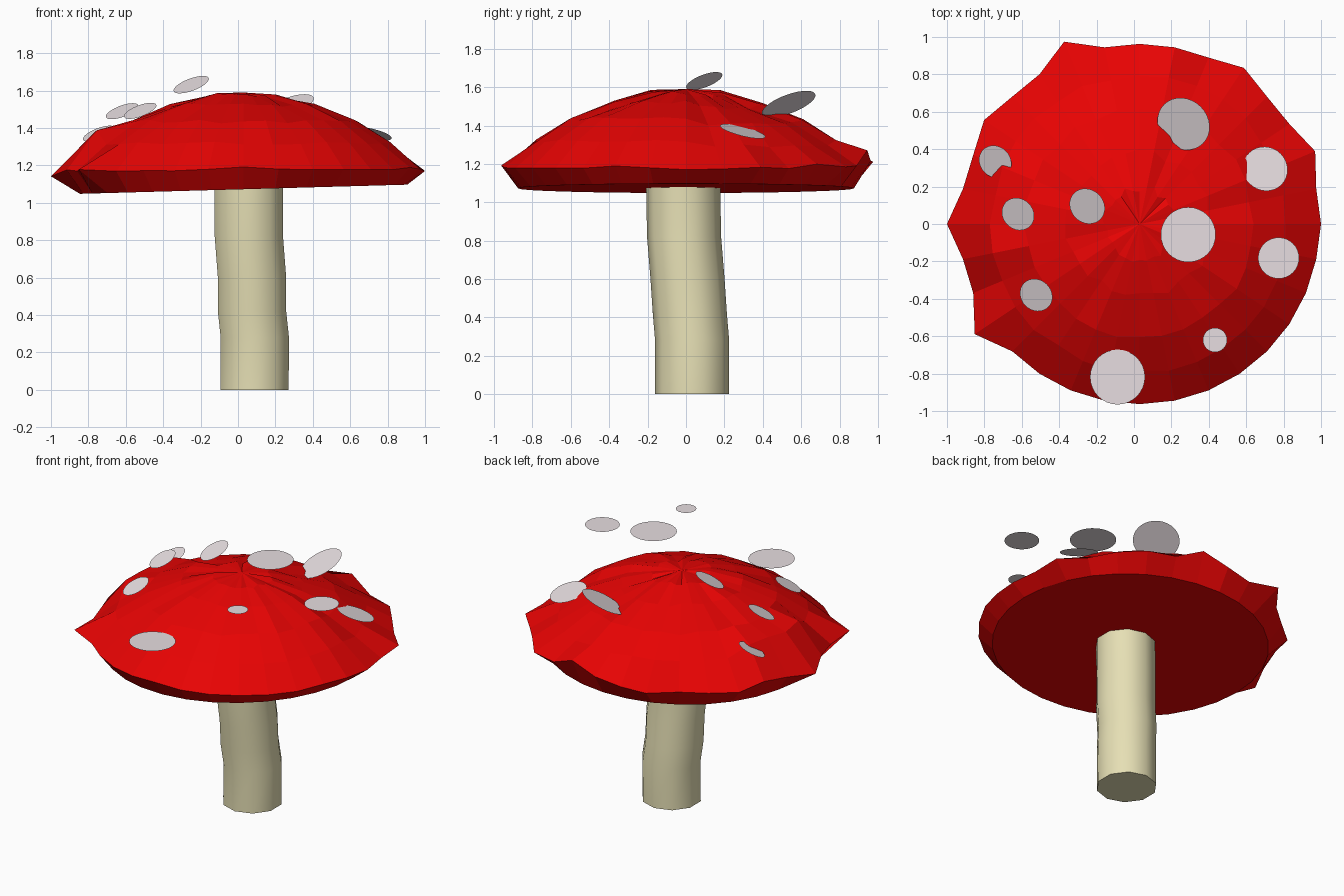
import bpy, bmesh, math, random
from mathutils import Vector

if "Cube" in bpy.data.objects:
    bpy.data.objects.remove(bpy.data.objects["Cube"])

random.seed(4)


def material(name, rgb):
    m = bpy.data.materials.new(name)
    m.diffuse_color = (*rgb, 1)
    m.use_nodes = True
    m.node_tree.nodes["Principled BSDF"].inputs["Base Color"].default_value = m.diffuse_color
    return m


RED = material("cap red", (0.80, 0.001, 0.001))
CREAM = material("stem cream", (0.79, 0.74, 0.46))
WHITE = material("spot white", (0.80, 0.73, 0.75))


def make_object(name, bm, mat):
    me = bpy.data.meshes.new(name)
    bm.to_mesh(me)
    bm.free()
    me.materials.append(mat)
    ob = bpy.data.objects.new(name, me)
    bpy.context.collection.objects.link(ob)
    return ob


def loft(bm, rings):
    for a, b in zip(rings, rings[1:]):
        n = len(a)
        for i in range(n):
            j = (i + 1) % n
            bm.faces.new((a[i], a[j], b[j], b[i]))


# Cap: uneven faceted dome, 32 sides, flat underside
N = 32
rim_radius = {2: 1.016, 5: 1.004, 10: 1.055, 13: 1.0, 16: 1.03, 19: 1.06, 0: 0.97}
rim_height = {4: 0.02, 7: 0.08, 8: 0.04, 10: 0.02, 16: -0.03}
bm = bmesh.new()
rings = []
# (radius, height, radial jitter, height jitter), underside first
profile = [(0.875, 1.072, 0, 0), (0.963, 1.18, 0, 0.012), (0.79, 1.32, 0.012, 0.008),
           (0.61, 1.435, 0.015, 0.01), (0.38, 1.52, 0.025, 0.012), (0.19, 1.575, 0.02, 0.012)]
for level, (r0, z0, jr, jz) in enumerate(profile):
    ring = []
    for k in range(N):
        a = 2 * math.pi * k / N
        r = r0 + random.uniform(-jr, jr)
        z = z0 + random.uniform(-jz, jz)
        if level == 1:
            r = rim_radius.get(k, r)
            z += rim_height.get(k, 0)
        if level == 2 and 14 <= k <= 17:      # raised left shoulder
            z += 0.06
        if level >= 2 and 1 <= k <= 6:        # sunken back right
            z -= 0.025
        x, y = 0.03 + r * math.cos(a), r * math.sin(a)
        if level == 0:
            z += 0.028 * x                    # underside tilts slightly
        ring.append(bm.verts.new((x, y, z)))
    rings.append(ring)
loft(bm, rings)
bm.faces.new(list(reversed(rings[0])))
apex = bm.verts.new((0.03, 0, 1.59))
for i in range(N):
    bm.faces.new((rings[-1][i], rings[-1][(i + 1) % N], apex))
make_object("mushroom_cap", bm, RED)

# Stem: slightly wandering column
bm = bmesh.new()
path = [(0.088, 0.032, 0), (0.09, 0.032, 0.28), (0.075, 0.02, 0.42),
        (0.075, 0.008, 0.6), (0.058, -0.01, 0.82), (0.057, -0.015, 1.1)]
rings = []
for cx, cy, z in path:
    rings.append([bm.verts.new((cx + 0.192 * math.cos(2 * math.pi * (i + 0.5) / 10),
                                cy + 0.193 * math.sin(2 * math.pi * (i + 0.5) / 10), z))
                  for i in range(10)])
loft(bm, rings)
bm.faces.new(list(reversed(rings[0])))
bm.faces.new(rings[-1])
stem = make_object("mushroom_stem", bm, CREAM)
bpy.context.view_layer.objects.active = stem
stem.select_set(True)
bpy.ops.object.shade_smooth_by_angle(angle=math.radians(50))

# Spots: flat discs hovering on the cap (centre, radius, facing)
LEFT, UP, RIGHT = (-0.33, -0.33, 0.885), (0, 0, 1), (0.2, 0.24, 0.95)
spots = [((0.265, 0.535, 1.512), 0.148, LEFT), ((-0.742, 0.333, 1.37), 0.092, LEFT),
         ((-0.62, 0.053, 1.49), 0.092, LEFT), ((-0.523, -0.38, 1.492), 0.092, LEFT),
         ((-0.25, 0.095, 1.632), 0.1, LEFT), ((0.29, -0.057, 1.77), 0.147, UP),
         ((0.773, -0.182, 1.64), 0.11, UP), ((0.433, -0.62, 1.675), 0.065, UP),
         ((-0.088, -0.818, 1.39), 0.147, UP), ((0.702, 0.295, 1.37), 0.122, RIGHT)]
for n, (centre, radius, facing) in enumerate(spots, 1):
    bm = bmesh.new()
    bmesh.ops.create_circle(bm, cap_ends=True, segments=32, radius=radius)
    bm.normal_update()
    for f in bm.faces:
        if f.normal.z < 0:
            f.normal_flip()
    ob = make_object(f"cap_spot_{n}", bm, WHITE)
    ob.location = centre
    ob.rotation_euler = Vector((0, 0, 1)).rotation_difference(Vector(facing)).to_euler()
